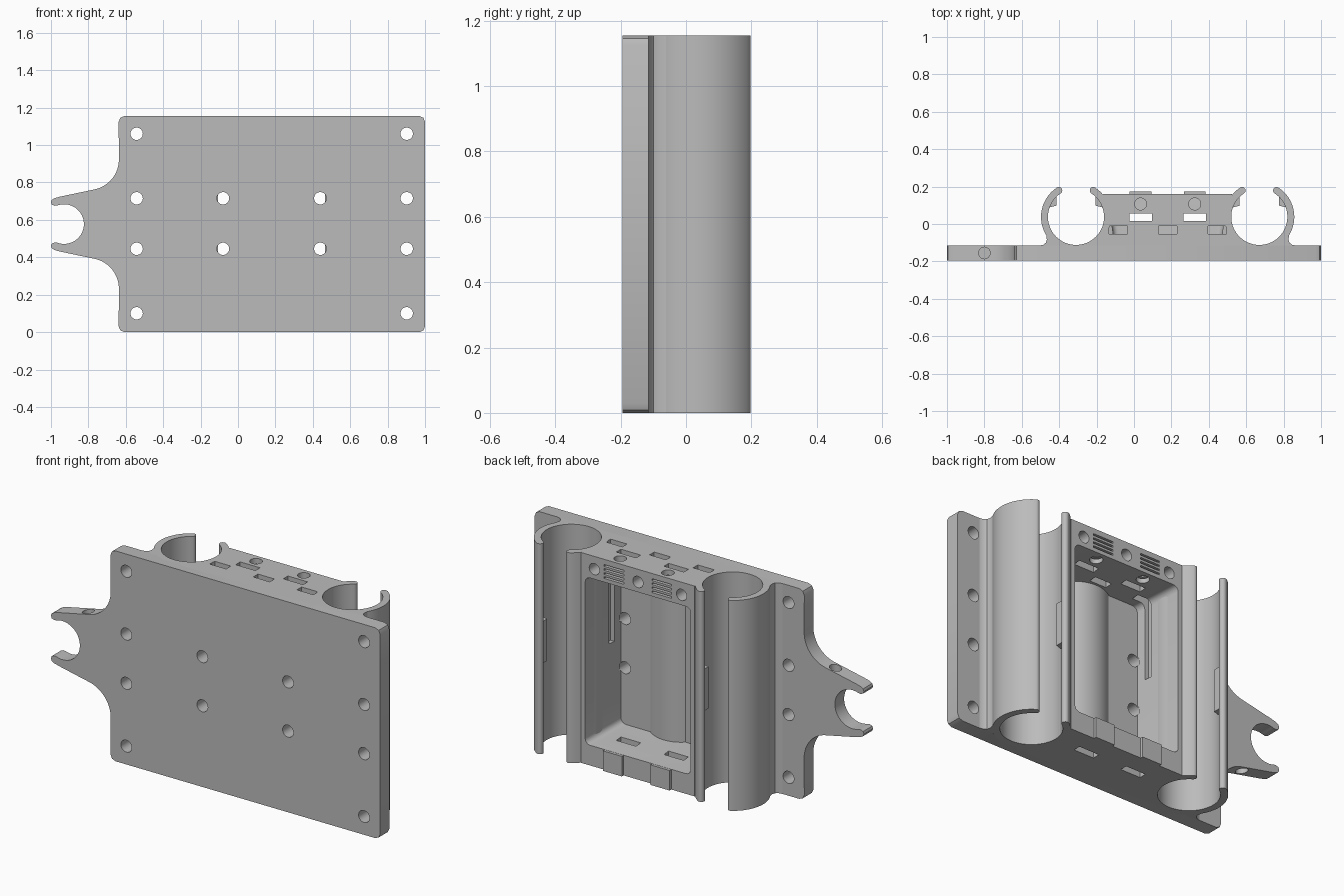
import bpy, bmesh
from math import sin, cos, radians

old = bpy.data.objects.get("Cube")
if old:
    bpy.data.objects.remove(old, do_unlink=True)

grey = bpy.data.materials.new("plain grey")
grey.use_nodes = True
COLOUR = (0.5, 0.5, 0.5, 1)
grey.diffuse_color = COLOUR
grey.node_tree.nodes["Principled BSDF"].inputs["Base Color"].default_value = COLOUR

H = 1.155            # overall height
MID = H / 2
CX = 0.18            # symmetry line of the holder
FRONT, PLATE = -0.195, -0.115
BACK = 0.16
TUBE_X, TUBE_Y, R_IN, R_OUT = 0.49, 0.038, 0.15, 0.187
parts = []


def arc(cx, cy, r, a0, a1, n=24):
    return [(cx + r * cos(radians(a0 + (a1 - a0) * i / n)),
             cy + r * sin(radians(a0 + (a1 - a0) * i / n))) for i in range(n + 1)]


def circle(cx, cy, r, n=32):
    return arc(cx, cy, r, 0, 360, n)[:-1]


def rect(x0, x1, y0, y1):
    return [(x0, y0), (x1, y0), (x1, y1), (x0, y1)]


def finish(name, bm):
    bmesh.ops.recalc_face_normals(bm, faces=bm.faces)
    me = bpy.data.meshes.new(name)
    bm.to_mesh(me)
    bm.free()
    ob = bpy.data.objects.new(name, me)
    bpy.context.collection.objects.link(ob)
    me.materials.append(grey)
    return ob


def prism(name, pts, axis, lo, hi):
    """Extrude a 2D outline along y or z."""
    bm = bmesh.new()
    place = (lambda a, b, t: (a, b, t)) if axis == "z" else (lambda a, b, t: (a, t, b))
    low = [bm.verts.new(place(a, b, lo)) for a, b in pts]
    high = [bm.verts.new(place(a, b, hi)) for a, b in pts]
    bm.faces.new(low)
    bm.faces.new(high)
    for i in range(len(pts)):
        j = (i + 1) % len(pts)
        bm.faces.new((low[i], low[j], high[j], high[i]))
    return finish(name, bm)


def part(*args):
    ob = prism(*args)
    parts.append(ob)
    return ob


def cut(ob, cutter, keep=False):
    cutter.hide_render = True
    mod = ob.modifiers.new("cut", "BOOLEAN")
    mod.operation, mod.solver, mod.object = "DIFFERENCE", "EXACT", cutter
    dg = bpy.context.evaluated_depsgraph_get()
    me = bpy.data.meshes.new_from_object(ob.evaluated_get(dg))
    ob.modifiers.clear()
    ob.data = me
    if not keep:
        bpy.data.objects.remove(cutter, do_unlink=True)


# Mounting plate with clamp hook on one side
c = 0.03
x0, x1 = CX - 0.818, 1.0
half = arc(-0.80, 0.345, 0.163, 0, -80, 16)
half += [(-0.95, 0.147), (-0.98, 0.139), (-0.995, 0.13), (-1, 0.117), (-0.995, 0.104), (-0.98, 0.098)]
half += arc(-0.93, 0, 0.106, 110, 0, 20)
hook = [(x, MID + z) for x, z in half] + [(x, MID - z) for x, z in half[-2::-1]]
outline = [(x0 + c, 0), (x1 - c, 0), (x1 - c * 0.3, c * 0.3), (x1, c), (x1, H - c),
           (x1 - c * 0.3, H - c * 0.3), (x1 - c, H), (x0 + c, H),
           (x0 + c * 0.3, H - c * 0.3), (x0, H - c)] + hook + [(x0, c), (x0 + c * 0.3, c * 0.3)]
plate = part("mounting_plate", outline, "y", FRONT, PLATE)

# Central box between the two tubes
side = [(0.43, -0.15), (0.43, -0.05), (0.345, TUBE_Y), (0.345, BACK)]
body = part("center_box", [(CX + x, y) for x, y in side] + [(CX - x, y) for x, y in side[::-1]], "z", 0, H)
for s in (-1, 1):
    cut(body, prism("bore", circle(CX + s * TUBE_X, TUBE_Y, R_IN, 64), "z", -0.1, H + 0.1))

# Cavity: tapered block with rounded corners
bm = bmesh.new()
bmesh.ops.create_cube(bm, size=1)
for v in bm.verts:
    deep = v.co.y < 0
    v.co.x = CX + (1 if v.co.x > 0 else -1) * (0.285 if deep else 0.322)
    v.co.z = (1.015 if deep else 1.03) if v.co.z > 0 else (0.135 if deep else 0.11)
    v.co.y = -0.10 if deep else BACK + 0.01
edges = [e for e in bm.edges if abs(e.verts[0].co.y - e.verts[1].co.y) > 0.1]
bmesh.ops.bevel(bm, geom=edges, offset=0.03, segments=5, profile=0.5, affect="EDGES")
cut(body, finish("cavity", bm))

# Slots and round openings in the end walls
for s in (-1, 1):
    x = CX + s * 0.145
    cut(body, prism("long_slot", rect(x - 0.06, x + 0.06, 0.015, 0.055), "z", -0.1, H + 0.1))
    cut(body, prism("round_port", circle(x, 0.107, 0.032), "z", 0.6, H + 0.1))
    for i in range(4):
        z = 1.05 + i * 0.022
        cut(body, prism("vent", rect(x - 0.06, x + 0.06, z, z + 0.01), "y", 0.06, 0.3))
for i in (-1, 0, 1):
    x = CX + i * 0.265
    cut(body, prism("small_slot", rect(x - 0.05, x + 0.05, -0.053, -0.012), "z", 0.6, H + 0.1))
    cut(body, prism("button_hole", circle(x, 1.085, 0.031), "y", -0.03, 0.3))

# Screw holes
for x in (-0.722, -0.26, 0.26, 0.722):
    for dz in (-0.48, -0.135, 0.135, 0.48):
        if abs(x) < 0.5 and abs(dz) > 0.3:
            continue
        drill = prism("drill", circle(CX + x, MID + 0.003 + dz, 0.033), "y", -0.3, -0.09)
        if abs(x) < 0.5:
            cut(body, drill, keep=True)
        cut(plate, drill)

# Pin holes in the hook arms
for lo, hi in ((0.3, 0.48), (0.68, 0.86)):
    cut(plate, prism("pin_drill", circle(-0.8, -0.155, 0.031), "z", lo, hi))

# Curved rib on the cavity floor
part("cavity_rib", arc(CX, -0.245, 0.18, 48, 132, 20), "z", 0.1, 1.03)

# Latch tabs on the lower wall
for s, label in ((-1, "right"), (1, "left")):
    x = CX + s * 0.145
    part(label + "_latch_tab", rect(x - 0.058, x + 0.058, 0.13, 0.175), "z", 0, 0.11)

# Split tubes, mirrored about the holder's middle
GAP = 33
rm, rt = (R_IN + R_OUT) / 2, (R_OUT - R_IN) / 2
a, b = 90 + GAP, 450 - GAP
ring = arc(0, 0, R_OUT, a, b, 64)
ring += arc(rm * cos(radians(b)), rm * sin(radians(b)), rt, b, b + 180, 8)[1:-1]
ring += arc(0, 0, R_IN, b, a, 64)
ring += arc(rm * cos(radians(a)), rm * sin(radians(a)), rt, a + 180, a + 360, 8)[1:-1]
fillet = [(0.195, -0.153), (0.175, -0.149), (0.161, -0.138), (0.156, -0.122), (0.159, -0.099),
          (0.14, -0.11), (0.11, -0.14), (0.11, -0.16), (0.195, -0.16)]
pad = [(0.105, 0.06), (0.145, 0.05), (0.155, 0.08), (0.115, 0.135), (0.105, 0.12)]

for s, label in ((-1, "right"), (1, "left")):
    def move(pts, flip=1):
        return [(CX + s * TUBE_X + flip * x, TUBE_Y + y) for x, y in pts]
    part(label + "_tube", move(ring), "z", 0, H)
    part(label + "_tube_fillet", move(fillet, s), "z", 0, H)
    for f, where in ((-1, "inner"), (1, "outer")):
        part(f"{label}_tube_{where}_grip", move(pad, f * s), "z", 0.47, 0.70)

# Smooth round surfaces, keep edges sharp
bpy.ops.object.select_all(action="DESELECT")
for ob in parts:
    ob.select_set(True)
bpy.context.view_layer.objects.active = plate
bpy.ops.object.shade_smooth_by_angle(angle=radians(30))
